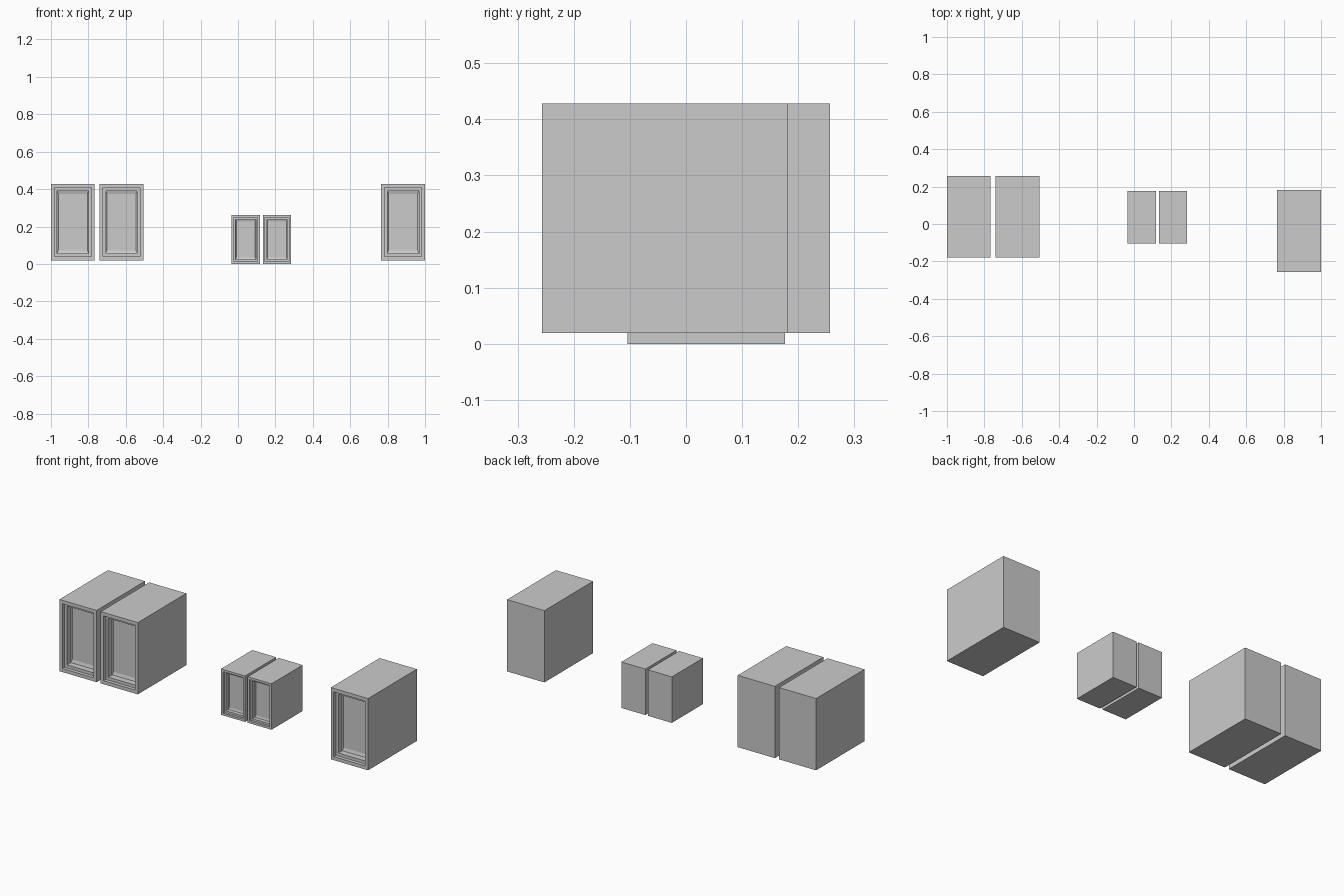
import bpy, bmesh

if "Cube" in bpy.data.objects:
    bpy.data.objects.remove(bpy.data.objects["Cube"])

# Front-face steps at full size: (side inset, top/bottom inset, depth)
STEPS = [(0, 0, 0), (0.018, 0.02, 0), (0.018, 0.02, 0.02),
         (0.033, 0.037, 0.02), (0.033, 0.037, 0.055), (0.039, 0.054, 0.06)]


def cabinet(name, x0, x1, y0, y1, z0, z1, s=1.0):
    bm = bmesh.new()

    def ring(ix, iz, y):
        return [bm.verts.new(c) for c in (
            (x0 + ix, y, z0 + iz), (x1 - ix, y, z0 + iz),
            (x1 - ix, y, z1 - iz), (x0 + ix, y, z1 - iz))]

    # back, sides, then stepped frame and recessed panel
    rings = [ring(0, 0, y1)] + [ring(a * s, b * s, y0 + d * s) for a, b, d in STEPS]
    bm.faces.new(rings[0][::-1])
    for r, q in zip(rings, rings[1:]):
        for i in range(4):
            j = (i + 1) % 4
            bm.faces.new((r[i], r[j], q[j], q[i]))
    bm.faces.new(rings[-1])
    bmesh.ops.recalc_face_normals(bm, faces=bm.faces)
    mesh = bpy.data.meshes.new(name)
    bm.to_mesh(mesh)
    bm.free()
    bpy.context.collection.objects.link(bpy.data.objects.new(name, mesh))


# Large pair on the left
for i, x in enumerate((-1.0, -0.74)):
    cabinet(f"large_cabinet_{i + 1}", x, x + 0.234, -0.179, 0.257, 0.019, 0.428)

# Small pair in the middle
for i, x in enumerate((-0.034, 0.133)):
    cabinet(f"small_cabinet_{i + 1}", x, x + 0.151, -0.104, 0.176, 0.0, 0.262, 0.64)

# Single large cabinet on the right
cabinet("large_cabinet_3", 0.765, 1.0, -0.257, 0.182, 0.019, 0.428)
